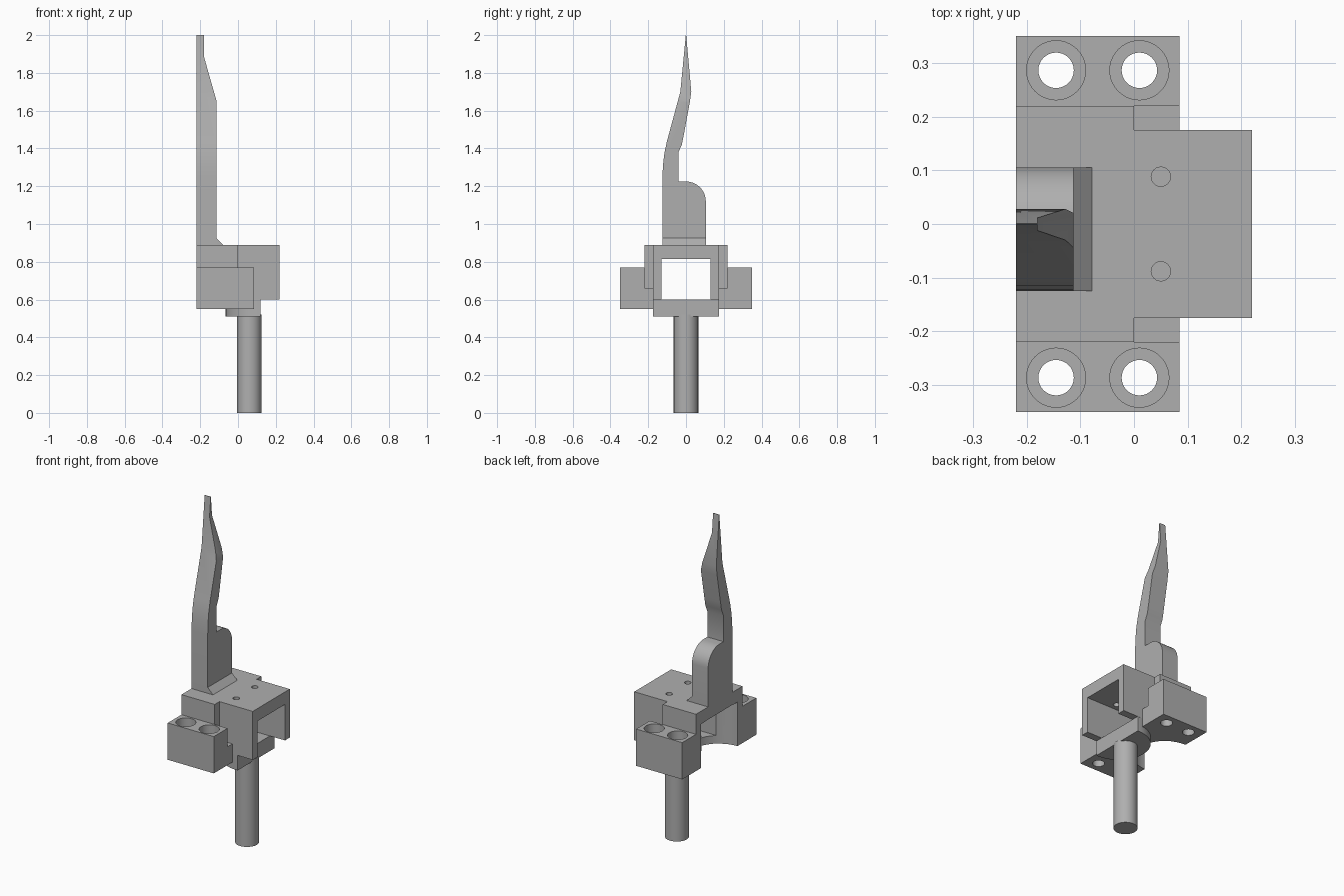
import bpy, bmesh, math
from mathutils import Vector

if "Cube" in bpy.data.objects:
    bpy.data.objects.remove(bpy.data.objects["Cube"], do_unlink=True)

grey = bpy.data.materials.new("plain grey")
grey.use_nodes = True
grey.diffuse_color = (0.43, 0.43, 0.43, 1)
grey.node_tree.nodes["Principled BSDF"].inputs["Base Color"].default_value = (0.43, 0.43, 0.43, 1)


def prism(name, points, axis, low, high):
    """Extrude a flat outline along x, y or z."""
    def place(p, d):
        a, b = p
        return Vector({"x": (d, a, b), "y": (a, d, b), "z": (a, b, d)}[axis])
    bm = bmesh.new()
    face = bm.faces.new([bm.verts.new(place(p, low)) for p in points])
    out = bmesh.ops.extrude_face_region(bm, geom=[face])
    moved = [v for v in out["geom"] if isinstance(v, bmesh.types.BMVert)]
    bmesh.ops.translate(bm, verts=moved, vec=place((0, 0), high - low))
    bmesh.ops.recalc_face_normals(bm, faces=bm.faces)
    mesh = bpy.data.meshes.new(name)
    bm.to_mesh(mesh)
    bm.free()
    mesh.materials.append(grey)
    obj = bpy.data.objects.new(name, mesh)
    bpy.context.collection.objects.link(obj)
    return obj


def rect(x0, x1, y0, y1):
    return [(x0, y0), (x1, y0), (x1, y1), (x0, y1)]


def arc(cx, cy, r, start, end, steps):
    angles = [math.radians(start + (end - start) * i / steps) for i in range(steps + 1)]
    return [(cx + r * math.cos(a), cy + r * math.sin(a)) for a in angles]


def rod(name, x, y, r, low, high, steps=48):
    return prism(name, arc(x, y, r, 0, 360, steps)[:-1], "z", low, high)


def activate(obj):
    bpy.ops.object.select_all(action="DESELECT")
    obj.select_set(True)
    bpy.context.view_layer.objects.active = obj


def cut(obj, *cutters):
    activate(obj)
    for cutter in cutters:
        cutter.hide_render = True
        mod = obj.modifiers.new("cut", "BOOLEAN")
        mod.operation = "DIFFERENCE"
        mod.solver = "EXACT"
        mod.object = cutter
        bpy.ops.object.modifier_apply(modifier=mod.name)
        bpy.data.objects.remove(cutter, do_unlink=True)


def smooth(obj):
    activate(obj)
    bpy.ops.object.shade_smooth_by_angle(angle=math.radians(25))


def relief():
    return rod("relief_cutter", -0.22, 0, 0.172, 0.4, 0.813)


# Housing: stepped block with a tunnel, rear relief and two pin holes
outline = [(-0.22, -0.22), (0, -0.22), (0, -0.175), (0.22, -0.175),
           (0.22, 0.175), (0, 0.175), (0, 0.22), (-0.22, 0.22)]
housing = prism("housing", outline, "z", 0.6, 0.89)
cut(housing, prism("tunnel_cutter", rect(-0.13, 0.13, 0.5, 0.815), "x", -0.4, 0.4), relief(),
    *[rod("pin_cutter", 0.05, s * 0.088, 0.018, 0.7, 1, 24) for s in (-1, 1)])
smooth(housing)

# Mounting ears with counterbored screw holes
for side, label in ((-1, "front"), (1, "back")):
    section = [(0.15, 0.55), (0.35, 0.55), (0.35, 0.77), (0.22, 0.77), (0.22, 0.66), (0.15, 0.66)]
    ear = prism(label + "_ear", [(side * y, z) for y, z in section], "x", -0.22, 0.085)
    cutters = [relief()]
    for x in (-0.145, 0.01):
        cutters.append(rod("screw_cutter", x, side * 0.286, 0.033, 0.5, 0.9, 32))
        cutters.append(rod("counterbore_cutter", x, side * 0.286, 0.055, 0.66, 0.9, 40))
    cut(ear, *cutters)
    smooth(ear)

# Floor web between the ears
floor = prism("floor_web", rect(-0.218, 0.1, -0.17, 0.17), "z", 0.551, 0.599)
cut(floor, relief())
smooth(floor)

# Rounded foot plate and shaft
foot = prism("foot_plate", [(0.12, -0.175)] + arc(0.11, 0, 0.175, 270, 90, 28) + [(0.12, 0.175)],
             "z", 0.51, 0.6)
smooth(foot)
smooth(rod("shaft", 0.06, 0, 0.065, 0, 0.52))

# Curved finger with a rounded heel and a tapered tip
side_view = ([(-0.125, 0.88), (-0.125, 1.24), (-0.122, 1.31), (-0.115, 1.37), (-0.103, 1.43),
              (-0.03, 1.7), (-0.001, 2), (0.001, 2), (0.028, 1.7), (0.02, 1.645),
              (-0.012, 1.47), (-0.022, 1.42), (-0.04, 1.38), (-0.04, 1.225)]
             + arc(0, 1.12, 0.105, 90, 0, 10) + [(0.105, 0.88)])
finger = prism("finger", side_view, "x", -0.22, -0.113)
cut(finger, prism("tip_cutter", [(-0.1, 1.6036), (-0.18, 1.885), (-0.18, 2.1), (-0.1, 2.1)],
                  "y", -0.3, 0.3))
smooth(finger)

# Sloped root where the finger meets the housing
prism("finger_root", [(-0.219, 0.88), (-0.078, 0.88), (-0.078, 0.89), (-0.113, 0.925), (-0.219, 0.925)],
      "y", -0.125, 0.105)
